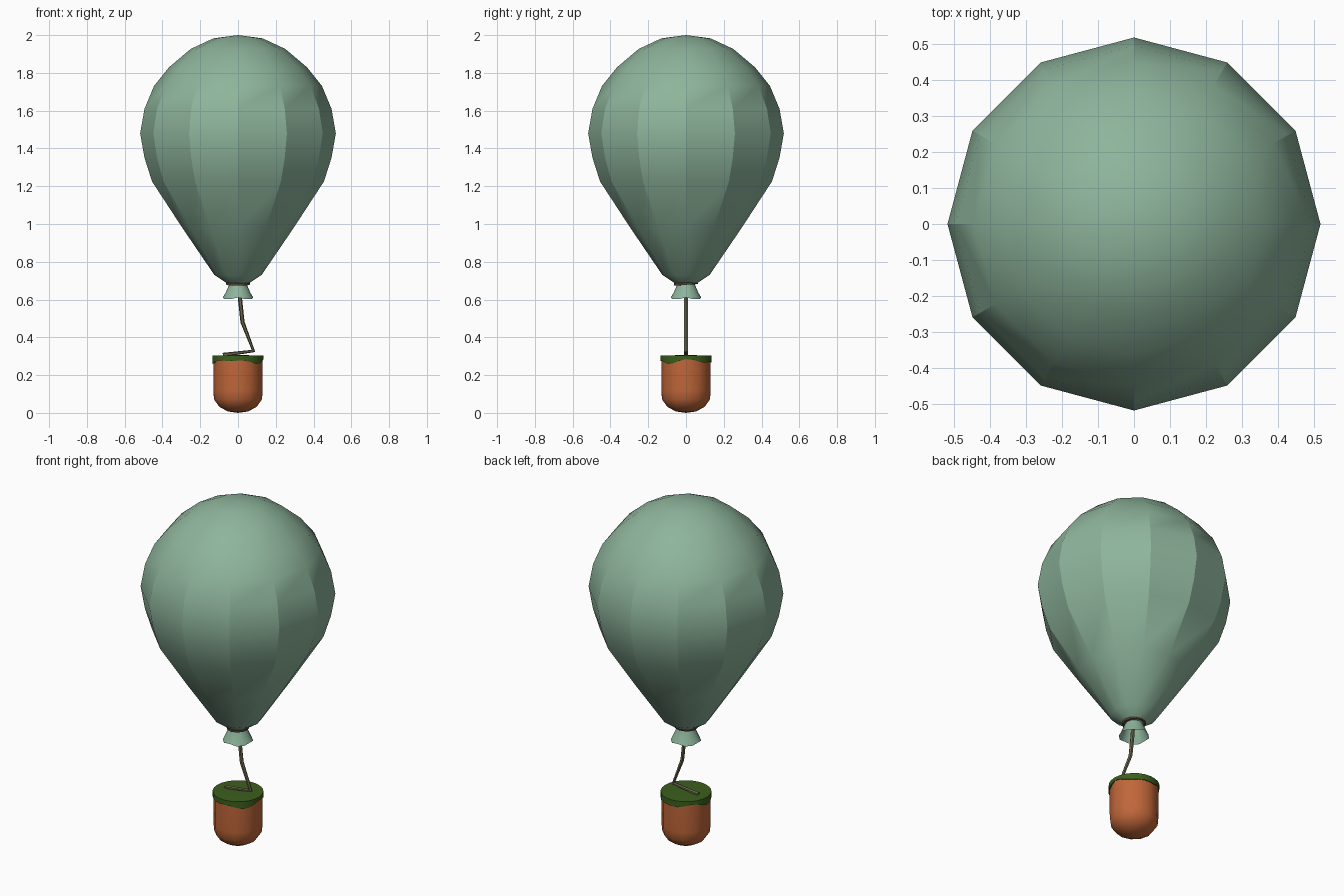
import bpy, bmesh, math
from mathutils import Vector

if "Cube" in bpy.data.objects:
    bpy.data.objects.remove(bpy.data.objects["Cube"])


def material(name, rgb):
    m = bpy.data.materials.new(name)
    m.diffuse_color = (*rgb, 1)
    m.use_nodes = True
    m.node_tree.nodes["Principled BSDF"].inputs["Base Color"].default_value = m.diffuse_color
    return m


sage = material("sage green", (0.27, 0.46, 0.33))
orange = material("terracotta orange", (0.53, 0.135, 0.042))
moss = material("moss green", (0.045, 0.115, 0.012))
olive = material("olive rope", (0.15, 0.14, 0.075))
brown = material("dark brown", (0.10, 0.065, 0.04))


def finish(name, bm, mat, angle=25):
    bmesh.ops.recalc_face_normals(bm, faces=bm.faces)
    me = bpy.data.meshes.new(name)
    bm.to_mesh(me)
    bm.free()
    me.materials.append(mat)
    ob = bpy.data.objects.new(name, me)
    bpy.context.collection.objects.link(ob)
    bpy.ops.object.select_all(action='DESELECT')
    ob.select_set(True)
    bpy.context.view_layer.objects.active = ob
    bpy.ops.object.shade_smooth_by_angle(angle=math.radians(angle))
    return ob


def lathe(name, profile, sides, mat, angle=25, wave=None, closed=False):
    """Turn (radius, z) points about z; wave(ring, angle) shifts a vertex in z."""
    bm = bmesh.new()
    rings = []
    for k, (r, z) in enumerate(profile):
        if r == 0:
            rings.append([bm.verts.new((0, 0, z))] * sides)
            continue
        ring = []
        for i in range(sides):
            a = 2 * math.pi * i / sides
            dz = wave(k, a) if wave else 0
            ring.append(bm.verts.new((r * math.cos(a), r * math.sin(a), z + dz)))
        rings.append(ring)
    pairs = list(zip(rings, rings[1:])) + ([(rings[-1], rings[0])] if closed else [])
    for lo, hi in pairs:
        for i in range(sides):
            j = (i + 1) % sides
            bm.faces.new(dict.fromkeys((lo[i], lo[j], hi[j], hi[i])))
    return finish(name, bm, mat, angle)


# Twelve-sided teardrop envelope
lathe("balloon", [(0, 0.675), (0.05, 0.68), (0.125, 0.73), (0.295, 0.98), (0.455, 1.225),
                  (0.495, 1.35), (0.518, 1.48), (0.495, 1.61), (0.445, 1.73), (0.365, 1.83),
                  (0.25, 1.927), (0.13, 1.983), (0, 2.0)], 12, sage)

# Flared, wavy mouth under the knot
lathe("balloon_mouth", [(0.045, 0.69), (0.05, 0.672), (0.066, 0.635), (0.081, 0.605)], 12, sage, 35,
      wave=lambda k, a: 0.006 * math.cos(4 * a) if k == 3 else 0)

# Tie wound round the neck
lathe("neck_tie", [(0.045, 0.678), (0.062, 0.678), (0.064, 0.69), (0.058, 0.698), (0.045, 0.698)],
      12, brown, wave=lambda k, a: 0.004 * math.sin(a), closed=True)

# Rounded weight
lathe("weight", [(0, 0.0), (0.055, 0.008), (0.10, 0.033), (0.127, 0.072), (0.131, 0.12),
                 (0.131, 0.295), (0, 0.295)], 12, orange, 40)

# Mossy cap with an uneven lower edge
lathe("moss_cap", [(0.128, 0.274), (0.135, 0.272), (0.135, 0.304), (0, 0.306)], 24, moss, 40,
      wave=lambda k, a: 0.008 * math.sin(3 * a + 1) + 0.006 * math.cos(5 * a) if k < 2 else 0)

# Bent rope: down from the mouth, then lying across the cap
path = [Vector(p) for p in ((0.005, 0, 0.68), (0.012, 0, 0.59), (0.024, 0, 0.48),
                            (0.082, 0, 0.328), (-0.08, 0, 0.307))]
bm = bmesh.new()
rings = []
for i, p in enumerate(path):
    before = (p - path[max(i - 1, 0)]).normalized()
    after = (path[min(i + 1, len(path) - 1)] - p).normalized()
    t = (before + after).normalized()
    n = t.cross(Vector((0, 1, 0)))
    rings.append([bm.verts.new(p + 0.011 * (n * math.cos(a) + Vector((0, 1, 0)) * math.sin(a)))
                  for a in (math.tau * k / 6 for k in range(6))])
for lo, hi in zip(rings, rings[1:]):
    for k in range(6):
        bm.faces.new((lo[k], lo[k - 1], hi[k - 1], hi[k]))
bm.faces.new(rings[0])
bm.faces.new(rings[-1])
finish("rope", bm, olive, 40)
